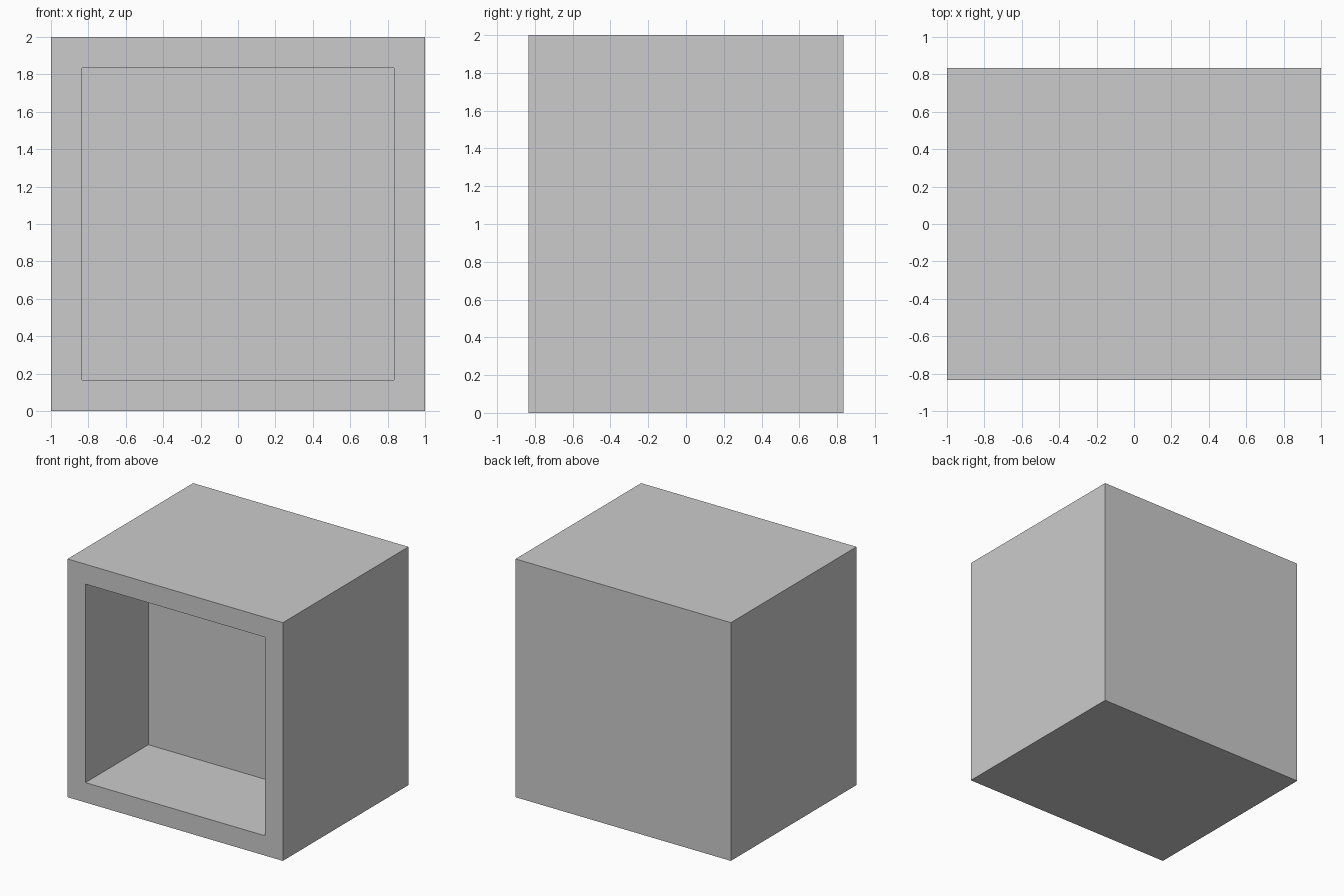
import bpy, bmesh
from mathutils import Vector

if "Cube" in bpy.data.objects:
    bpy.data.objects.remove(bpy.data.objects["Cube"])

WIDTH, DEPTH, HEIGHT = 2.0, 5 / 3, 2.0
WALL = 1 / 6          # rim thickness around the opening
RECESS = 5 / 6        # depth of the opening

# Outer block
bm = bmesh.new()
bmesh.ops.create_cube(bm, size=1)
bmesh.ops.scale(bm, vec=(WIDTH, DEPTH, HEIGHT), verts=bm.verts)
bmesh.ops.translate(bm, vec=(0, 0, HEIGHT / 2), verts=bm.verts)
bm.normal_update()

# Front opening: inset the front face, then push it inwards
front = min(bm.faces, key=lambda f: f.calc_center_median().y)
bmesh.ops.inset_region(bm, faces=[front], thickness=WALL, use_even_offset=True)
result = bmesh.ops.extrude_discrete_faces(bm, faces=[front])
back_panel = result["faces"][0]
bmesh.ops.translate(bm, vec=Vector((0, RECESS, 0)), verts=back_panel.verts)
bmesh.ops.recalc_face_normals(bm, faces=bm.faces)

mesh = bpy.data.meshes.new("open_cabinet")
bm.to_mesh(mesh)
bm.free()
cabinet = bpy.data.objects.new("open_cabinet", mesh)
bpy.context.collection.objects.link(cabinet)
